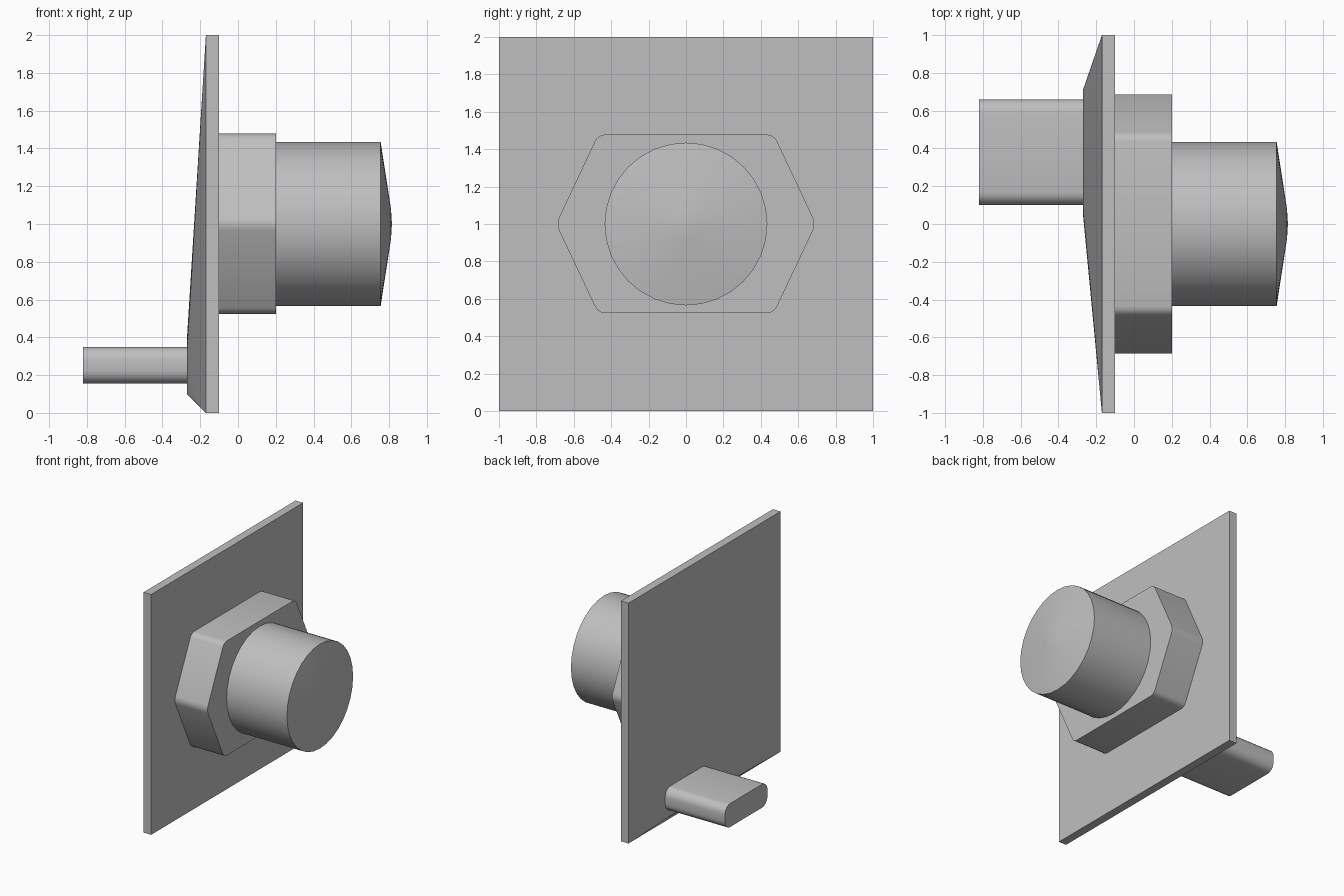
import bpy, bmesh, math
from mathutils import Vector, Matrix

cube = bpy.data.objects.get("Cube")
if cube:
    bpy.data.objects.remove(cube, do_unlink=True)

gray = bpy.data.materials.new("plain_gray")
gray.use_nodes = True
gray.diffuse_color = (0.52, 0.52, 0.52, 1)
gray.node_tree.nodes["Principled BSDF"].inputs["Base Color"].default_value = gray.diffuse_color


def finish(bm, name, smooth_angle=30):
    bmesh.ops.recalc_face_normals(bm, faces=bm.faces)
    mesh = bpy.data.meshes.new(name)
    bm.to_mesh(mesh)
    bm.free()
    mesh.materials.append(gray)
    obj = bpy.data.objects.new(name, mesh)
    bpy.context.collection.objects.link(obj)
    bpy.ops.object.select_all(action='DESELECT')
    bpy.context.view_layer.objects.active = obj
    obj.select_set(True)
    bpy.ops.object.shade_smooth_by_angle(angle=math.radians(smooth_angle))
    return obj


def prism(name, outline, x0, x1, radius=0, segments=4):
    """Extrude a (y, z) outline along x and round its long edges."""
    bm = bmesh.new()
    face = bm.faces.new([bm.verts.new((x0, y, z)) for y, z in outline])
    new = bmesh.ops.extrude_face_region(bm, geom=[face])["geom"]
    verts = [g for g in new if isinstance(g, bmesh.types.BMVert)]
    bmesh.ops.translate(bm, verts=verts, vec=(x1 - x0, 0, 0))
    if radius:
        long_edges = [e for e in bm.edges if abs(e.verts[0].co.x - e.verts[1].co.x) > 0.01]
        bmesh.ops.bevel(bm, geom=long_edges, offset=radius, segments=segments,
                        profile=0.5, affect='EDGES')
    return finish(bm, name)


def rect(y0, y1, z0, z1):
    return [(y0, z0), (y1, z0), (y1, z1), (y0, z1)]


def rounded_rect(y0, y1, z0, z1, r, steps=6):
    points = []
    corners = [(y1 - r, z1 - r), (y0 + r, z1 - r), (y0 + r, z0 + r), (y1 - r, z0 + r)]
    for i, (cy, cz) in enumerate(corners):
        for k in range(steps + 1):
            a = (i + k / steps) * math.pi / 2
            points.append((cy + r * math.cos(a), cz + r * math.sin(a)))
    return points


# Square plate
prism("plate", rect(-1, 1, 0, 2), -0.17, -0.10)

# Shallow tapered backing from the plate edge to a rounded pad
bm = bmesh.new()
for y, z in rect(-1, 1, 0, 2):
    bm.verts.new((-0.17, y, z))
for y, z in rounded_rect(0.05, 0.71, 0.10, 0.40, 0.12):
    bm.verts.new((-0.27, y, z))
bmesh.ops.convex_hull(bm, input=bm.verts)
finish(bm, "tapered_backing", 20)

# Flat rounded tab on the rear
prism("rear_tab", rect(0.10, 0.66, 0.155, 0.35), -0.82, -0.26, 0.07, 5)

# Hexagonal collar with softened corners
hexagon = [(0.695, 1), (0.47, 1.478), (-0.47, 1.478),
           (-0.695, 1), (-0.47, 0.524), (0.47, 0.524)]
prism("hex_collar", hexagon, -0.10, 0.20, 0.035, 3)

# Round shaft with a shallow pointed end, turned about the x axis
bm = bmesh.new()
profile = [(0.19, 0), (0.19, 0.435), (0.755, 0.435), (0.81, 0.08), (0.815, 0)]
verts = [bm.verts.new((x, 0, 1 + r)) for x, r in profile]
edges = [bm.edges.new(pair) for pair in zip(verts, verts[1:])]
bmesh.ops.spin(bm, geom=verts + edges, cent=(0, 0, 1), axis=(1, 0, 0),
               angle=math.tau, steps=32)
bmesh.ops.remove_doubles(bm, verts=bm.verts, dist=0.0005)
finish(bm, "round_shaft")
